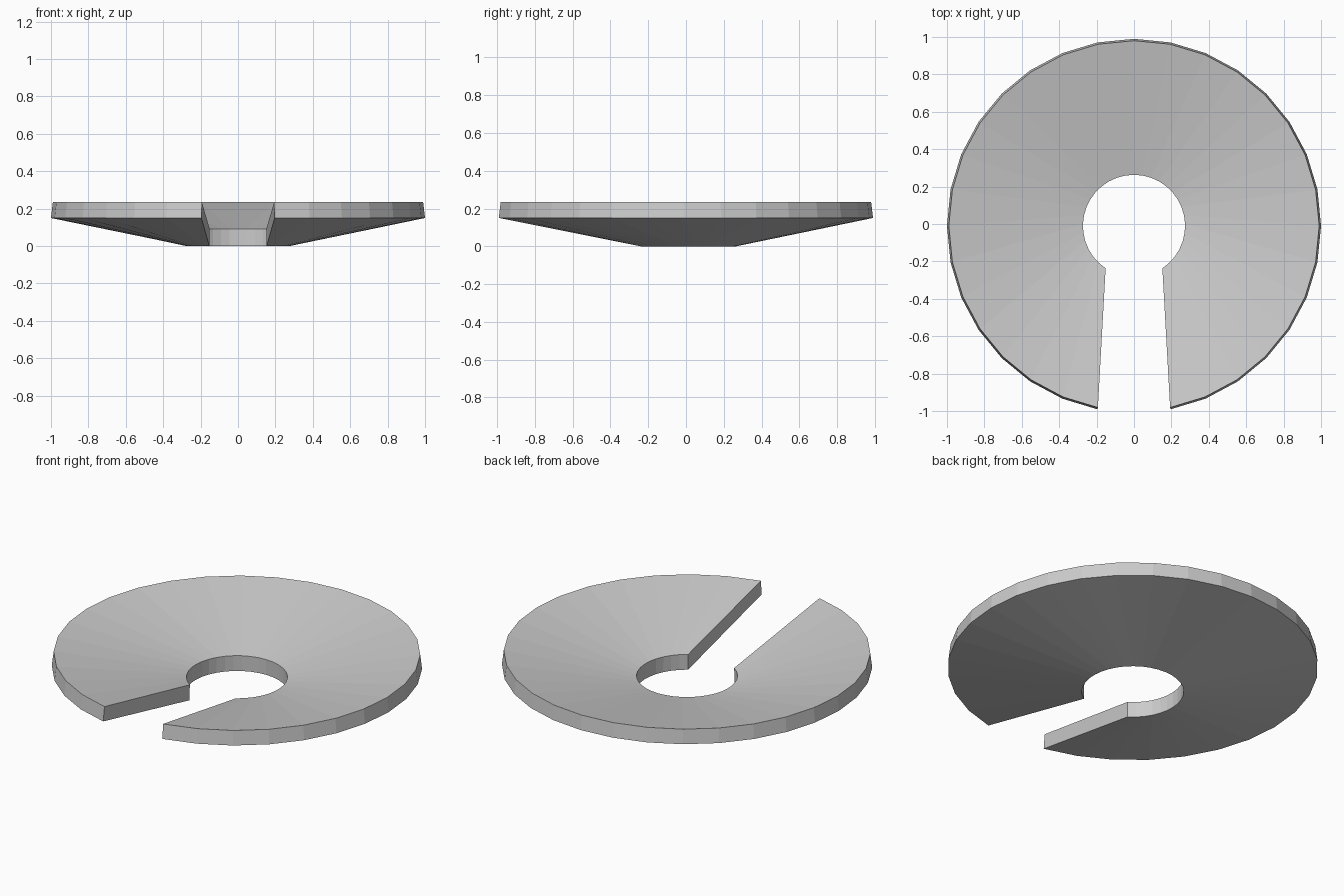
import bpy, bmesh
from math import sin, cos, radians

cube = bpy.data.objects.get("Cube")
if cube:
    bpy.data.objects.remove(cube)

STEPS = 30            # faces around the ring, slot excluded
OUTER_GAP = 11.25     # half angle of the slot at the rim
INNER_GAP = 33.75     # half angle of the slot at the hole
CENTRE_Y = -0.01

grey = bpy.data.materials.new("plain grey")
grey.use_nodes = True
colour = (0.6, 0.6, 0.6, 1)
grey.diffuse_color = colour
grey.node_tree.nodes["Principled BSDF"].inputs["Base Color"].default_value = colour

# Cross-section corners: radius, height, slot half angle
profile = [
    (0.275, 0.0, INNER_GAP),
    (1.0, 0.15, OUTER_GAP),
    (0.99, 0.235, OUTER_GAP),
    (0.273, 0.092, INNER_GAP),
]

bm = bmesh.new()


def section(i):
    """One dished cross-section, swept around from the front slot."""
    corners = []
    for radius, z, gap in profile:
        a = radians(gap + (360 - 2 * gap) * i / STEPS)
        corners.append(bm.verts.new((radius * sin(a), CENTRE_Y - radius * cos(a), z)))
    return corners


# Sweep the section, then close both slot walls
rings = [section(i) for i in range(STEPS + 1)]
for a, b in zip(rings, rings[1:]):
    for k in range(4):
        n = (k + 1) % 4
        bm.faces.new((a[k], a[n], b[n], b[k]))
bm.faces.new(rings[0])
bm.faces.new(rings[-1])
bmesh.ops.recalc_face_normals(bm, faces=bm.faces)

mesh = bpy.data.meshes.new("slotted_dish")
bm.to_mesh(mesh)
bm.free()
mesh.materials.append(grey)
dish = bpy.data.objects.new("slotted_dish", mesh)
bpy.context.collection.objects.link(dish)
